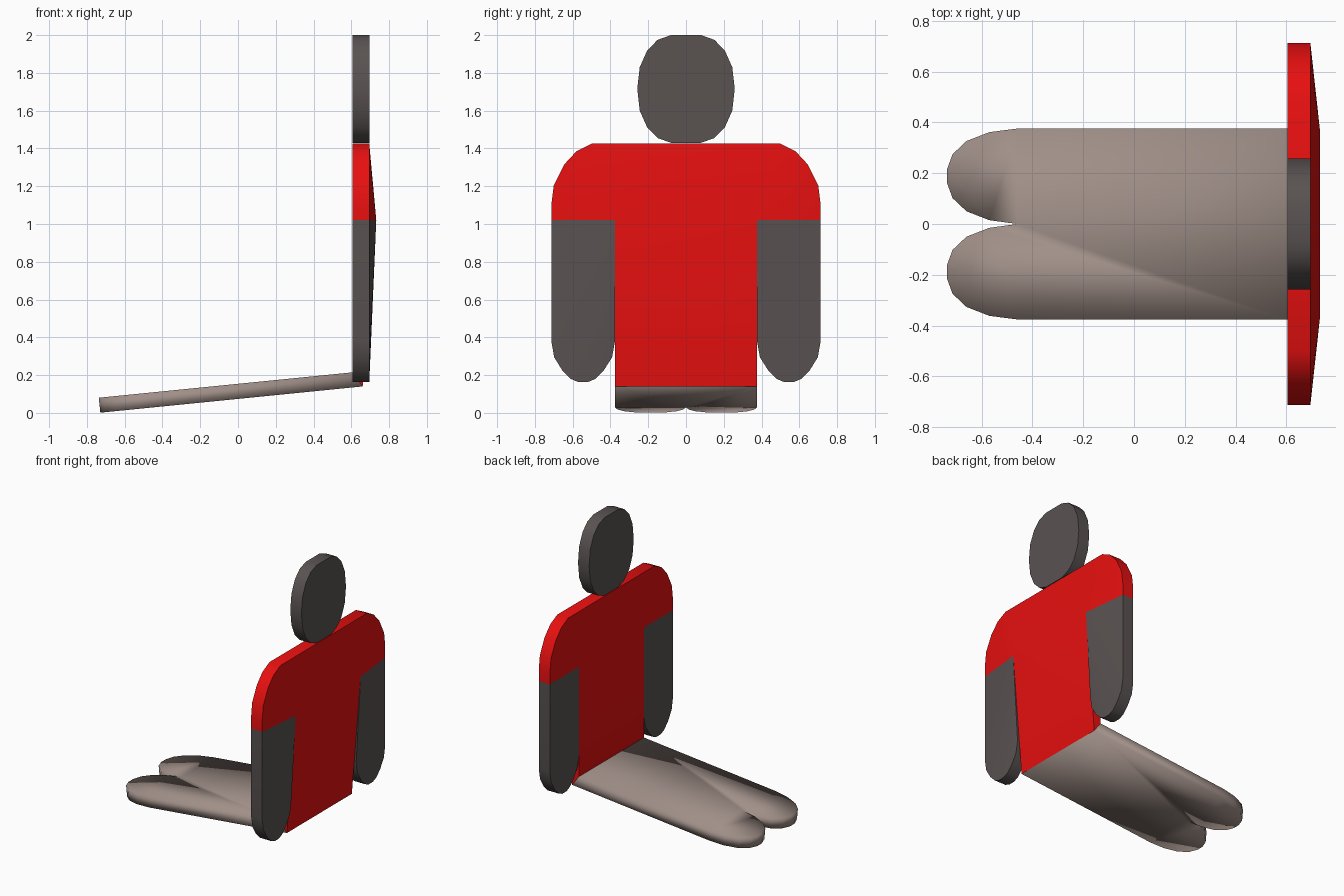
import bpy, bmesh, math

if "Cube" in bpy.data.objects:
    bpy.data.objects.remove(bpy.data.objects["Cube"])

BACK, FRONT, BULGE = 0.605, 0.695, 0.732


def material(name, rgb):
    m = bpy.data.materials.new(name)
    m.diffuse_color = (*rgb, 1)
    m.use_nodes = True
    m.node_tree.nodes["Principled BSDF"].inputs["Base Color"].default_value = m.diffuse_color
    return m


red = material("red", (0.8, 0.005, 0.005))
dark = material("dark_grey", (0.10, 0.085, 0.083))
warm = material("warm_grey", (0.35, 0.275, 0.245))


def slab(name, front, back, faces, mat, angle=40):
    """Solid between two matching outlines; faces split each cap."""
    bm = bmesh.new()
    f = [bm.verts.new(p) for p in front]
    b = [bm.verts.new(p) for p in back]
    n = len(f)
    for face in faces:
        bm.faces.new([f[i] for i in face])
        bm.faces.new([b[i] for i in reversed(face)])
    for i in range(n):
        j = (i + 1) % n
        bm.faces.new([f[j], f[i], b[i], b[j]])
    bmesh.ops.recalc_face_normals(bm, faces=bm.faces[:])
    me = bpy.data.meshes.new(name)
    bm.to_mesh(me)
    bm.free()
    me.materials.append(mat)
    ob = bpy.data.objects.new(name, me)
    bpy.context.collection.objects.link(ob)
    bpy.ops.object.select_all(action='DESELECT')
    ob.select_set(True)
    bpy.context.view_layer.objects.active = ob
    if angle:
        bpy.ops.object.shade_smooth_by_angle(angle=math.radians(angle))
    else:
        bpy.ops.object.shade_smooth()
    return ob


def mirrored(half):
    return half + [(-y, z) for y, z in reversed(half)]


# head: flat rounded plate
head = mirrored([(0.08, 1.43), (0.15, 1.455), (0.205, 1.51), (0.245, 1.60),
                 (0.258, 1.715), (0.245, 1.83), (0.205, 1.92), (0.15, 1.975),
                 (0.08, 2.0)])
slab("head", [(FRONT, y, z) for y, z in head], [(BACK, y, z) for y, z in head],
     [list(range(len(head)))], dark)

# shirt: torso with short sleeves, chest bulging at the sleeve corners
half = [(0.376, 0.14), (0.376, 1.02), (0.713, 1.02), (0.713, 1.10), (0.70, 1.205),
        (0.645, 1.315), (0.58, 1.385), (0.5, 1.425)]
shirt = mirrored(half)
n, k = len(shirt), len(half) - 1
front, back = [], []
for i, (y, z) in enumerate(shirt):
    hem, corner = i in (0, n - 1), i in (1, n - 2)
    front.append((0.66 if hem else BULGE if corner else FRONT, y, z))
    back.append((BACK, y, 0.215 if hem else z))
faces = [(0, 1, n - 2, n - 1), (1, k, k + 1, n - 2)]
for i in range(2, k):
    faces += [(1, i, i + 1), (n - 2, n - 2 - i, n - 1 - i)]
slab("shirt", front, back, faces, red)

# arms: flat plates with rounded hands
arm = [(0.376, 1.02), (0.713, 1.02), (0.713, 0.38), (0.698, 0.295), (0.655, 0.225),
       (0.61, 0.18), (0.57, 0.163), (0.52, 0.163), (0.48, 0.18), (0.435, 0.225),
       (0.391, 0.295), (0.376, 0.38)]
fan = [(0, i, i + 1) for i in range(1, len(arm) - 1)]
for side, s in (("left", -1), ("right", 1)):
    slab(side + "_arm",
         [(BULGE if i == 0 else FRONT, s * y, z) for i, (y, z) in enumerate(arm)],
         [(BACK, s * y, z) for y, z in arm], fan, dark)

# legs: one sloping slab with two rounded lobes and a notch between
lobe = [(0.605, 0.376), (-0.46, 0.376), (-0.57, 0.362), (-0.66, 0.327),
        (-0.715, 0.275), (-0.737, 0.215), (-0.737, 0.162), (-0.715, 0.102),
        (-0.66, 0.05), (-0.57, 0.015)]
m = len(lobe)
plan = lobe + [(-0.46, 0)] + [(x, -y) for x, y in reversed(lobe)]
top = [(x, y, 0.154 + 0.1 * x) for x, y in plan]
under = []
for x, y in plan:
    u = 0.66 if x > 0.6 else x + 0.008
    under.append((u, y, 0.074 + 0.1 * u))
slab("legs", top, under,
     [list(range(m + 1)), list(range(m, 2 * m + 1)), (0, m, 2 * m)], warm, 0)
